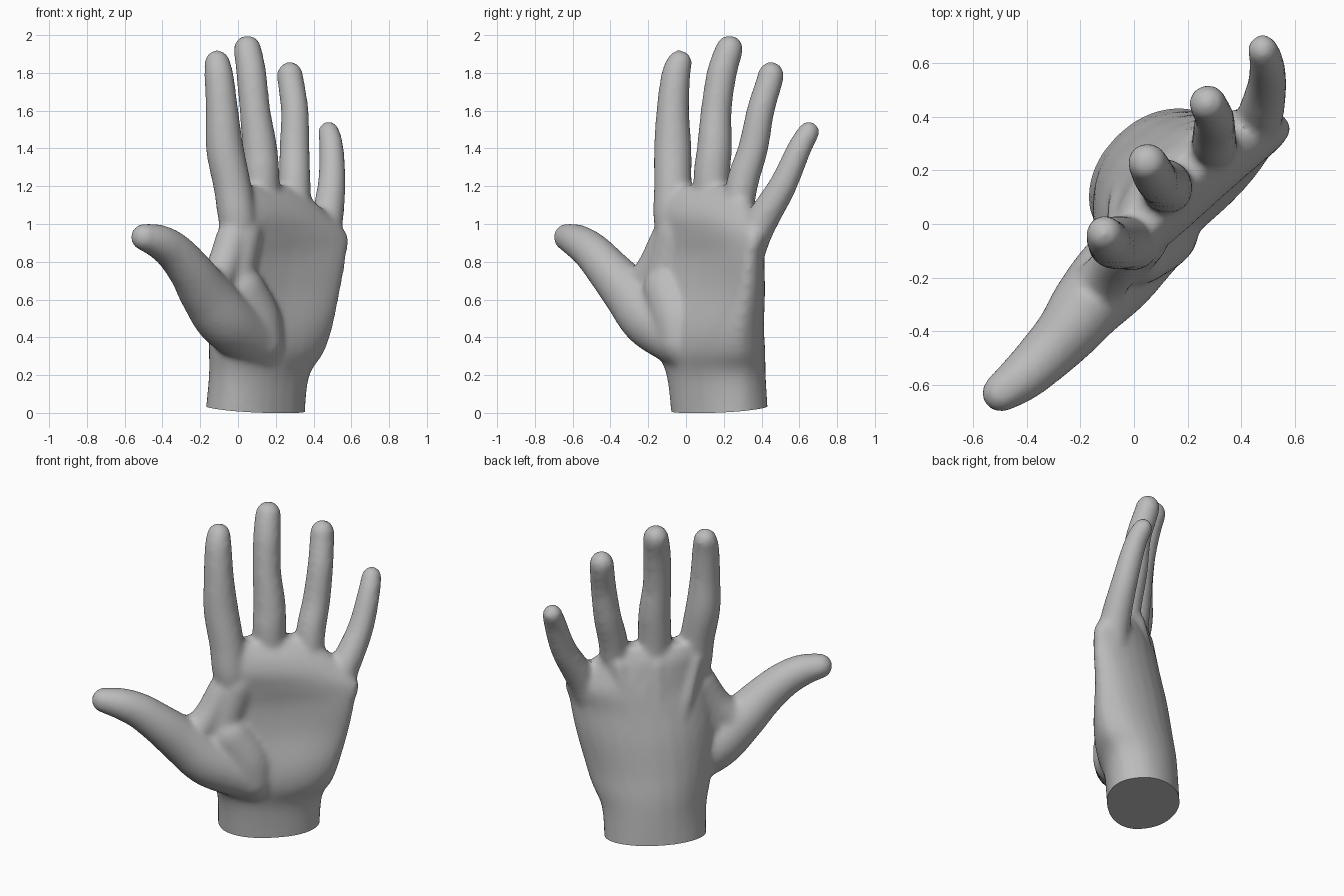
import bpy, bmesh, math
from mathutils import Vector

cube = bpy.data.objects.get("Cube")
if cube:
    bpy.data.objects.remove(cube, do_unlink=True)

SIDES = 28


def hand_point(u, v, z):
    """u runs from thumb to little finger, v from palm to back of hand."""
    return Vector(((u - v) / math.sqrt(2), (u + v) / math.sqrt(2), z))


def smooth_keys(keys, steps=6):
    """Catmull-Rom interpolation through tuples of any length."""
    pts = [keys[0]] + list(keys) + [keys[-1]]
    out = []
    for a, b, c, d in zip(pts, pts[1:], pts[2:], pts[3:]):
        for i in range(steps):
            t = i / steps
            out.append([0.5 * (2 * q + (r - p) * t + (2 * p - 5 * q + 4 * r - s) * t ** 2
                               + (3 * q - p - 3 * r + s) * t ** 3)
                        for p, q, r, s in zip(a, b, c, d)])
    return out + [list(keys[-1])]


def loft(bm, rings):
    """Closed skin over a list of rings."""
    rows = [[bm.verts.new(p) for p in ring] for ring in rings]
    for a, b in zip(rows, rows[1:]):
        for i in range(SIDES):
            j = (i + 1) % SIDES
            bm.faces.new((a[i], a[j], b[j], b[i]))
    bm.faces.new(rows[0][::-1])
    bm.faces.new(rows[-1])


def tube(bm, keys):
    """Tapered limb through (x, y, z, radius) with domed ends."""
    path = [(Vector(k[:3]), k[3]) for k in smooth_keys(keys)]
    first = (path[0][0] - path[1][0]).normalized()
    last = (path[-1][0] - path[-2][0]).normalized()
    angles = [math.radians(a) for a in (20, 40, 60, 80)]
    (p0, r0), (p1, r1) = path[0], path[-1]
    path = ([(p0 + first * r0 * math.sin(a), r0 * math.cos(a)) for a in reversed(angles)]
            + path + [(p1 + last * r1 * math.sin(a), r1 * math.cos(a)) for a in angles])
    rings = []
    for i, (p, r) in enumerate(path):
        tangent = (path[min(i + 1, len(path) - 1)][0] - path[max(i - 1, 0)][0]).normalized()
        side = tangent.cross(Vector((1, -1, 0))).normalized()
        other = tangent.cross(side)
        rings.append([p + r * (side * math.cos(t) + other * math.sin(t))
                      for t in (math.tau * k / SIDES for k in range(SIDES))])
    loft(bm, rings)


def power(x, e):
    return math.copysign(abs(x) ** e, x)


def arc(t, left, middle, right):
    """Quadratic through values at t = -1, 0 and 1."""
    return middle + (right - left) / 2 * t + ((left + right) / 2 - middle) * t * t


bm = bmesh.new()

# Palm and wrist: z, thumb edge, outer edge, then the back and the palm
# surface, each at the thumb side, middle and outer side
palm = [(-0.1, -0.1, 0.48, 0.27, 0.285, 0.25, -0.11, -0.13, -0.13),
        (0.18, -0.11, 0.49, 0.2, 0.27, 0.2, -0.14, -0.15, -0.15),
        (0.32, -0.14, 0.54, 0.17, 0.26, 0.14, -0.19, -0.19, -0.23),
        (0.45, -0.16, 0.575, 0.15, 0.24, 0.09, -0.2, -0.19, -0.26),
        (0.65, -0.17, 0.625, 0.12, 0.21, 0.04, -0.2, -0.15, -0.26),
        (0.82, -0.16, 0.655, 0.08, 0.175, 0.0, -0.18, -0.14, -0.26),
        (0.94, -0.15, 0.68, 0.06, 0.15, 0.0, -0.17, -0.155, -0.24),
        (1.04, -0.15, 0.59, 0.05, 0.13, 0.03, -0.17, -0.155, -0.19),
        (1.13, -0.14, 0.5, 0.05, 0.11, 0.05, -0.14, -0.12, -0.13),
        (1.2, -0.12, 0.46, 0.04, 0.07, 0.04, -0.1, -0.06, -0.06)]
rings = []
for z, u0, u1, *depths in smooth_keys(palm):
    ring = []
    for k in range(SIDES):
        a = math.tau * k / SIDES
        t = power(math.cos(a), 0.85)
        back, front = arc(t, *depths[:3]), arc(t, *depths[3:])
        v = (back + front) / 2 + (back - front) / 2 * power(math.sin(a), 0.8)
        ring.append(hand_point((u0 + u1) / 2 + (u1 - u0) / 2 * t, v, z))
    rings.append(ring)
loft(bm, rings)

# Fingers
index_finger = [(0.03, 0.0, 0.8, 0.08), (0.0, -0.068, 1.0, 0.1), (-0.03, -0.07, 1.2, 0.1),
                (-0.07, -0.07, 1.4, 0.1), (-0.085, -0.07, 1.6, 0.087),
                (-0.1, -0.055, 1.78, 0.078), (-0.11, -0.035, 1.853, 0.069)]
middle_finger = [(0.14, 0.14, 0.85, 0.08), (0.125, 0.135, 1.22, 0.096), (0.115, 0.15, 1.4, 0.093),
                 (0.09, 0.16, 1.6, 0.082), (0.07, 0.19, 1.8, 0.08), (0.05, 0.23, 1.927, 0.074)]
ring_finger = [(0.31, 0.24, 0.85, 0.08), (0.3, 0.295, 1.2, 0.085), (0.3, 0.355, 1.4, 0.08),
               (0.3, 0.395, 1.6, 0.074), (0.28, 0.44, 1.75, 0.071), (0.275, 0.45, 1.79, 0.07)]
little_finger = [(0.42, 0.3, 0.75, 0.09), (0.46, 0.37, 0.96, 0.09), (0.495, 0.51, 1.2, 0.075),
                 (0.495, 0.6, 1.4, 0.065), (0.48, 0.65, 1.487, 0.058)]
for finger in (index_finger, middle_finger, ring_finger, little_finger):
    tube(bm, finger)

# Thumb with its fleshy base
tube(bm, [(*hand_point(0.07, -0.08, 0.37), 0.14), (-0.06, -0.18, 0.49, 0.155),
          (-0.17, -0.3, 0.63, 0.138), (-0.25, -0.405, 0.75, 0.118), (-0.335, -0.495, 0.85, 0.104),
          (-0.415, -0.57, 0.905, 0.092), (-0.495, -0.63, 0.93, 0.074)])
tube(bm, [(*hand_point(0.06, -0.1, 0.38), 0.13), (*hand_point(0.03, -0.09, 0.5), 0.14),
          (*hand_point(-0.06, -0.08, 0.65), 0.13)])

# Web between thumb and index finger
tube(bm, [(-0.14, -0.24, 0.66, 0.1), (-0.08, -0.17, 0.77, 0.09), (-0.03, -0.1, 0.92, 0.09)])
tube(bm, [(*hand_point(-0.12, -0.06, 0.64), 0.11), (*hand_point(-0.02, -0.05, 0.95), 0.11)])

# Tendon ridges on the back of the hand
for u0, v0, u1, v1 in ((-0.05, 0.03, 0.1, 0.165), (0.18, 0.075, 0.19, 0.175), (0.4, 0.05, 0.28, 0.165)):
    tube(bm, [(*hand_point(u0, v0, 1.1), 0.05), (*hand_point(u1, v1, 0.6), 0.04)])

bmesh.ops.recalc_face_normals(bm, faces=bm.faces)
mesh = bpy.data.meshes.new("hand")
bm.to_mesh(mesh)
bm.free()
hand = bpy.data.objects.new("hand", mesh)
bpy.context.collection.objects.link(hand)

# Fuse the parts into one smooth skin
remesh = hand.modifiers.new("fuse", 'REMESH')
remesh.mode = 'VOXEL'
remesh.voxel_size = 0.016
relax = hand.modifiers.new("relax", 'SMOOTH')
relax.factor = 0.5
relax.iterations = 12
bpy.context.view_layer.update()
graph = bpy.context.evaluated_depsgraph_get()
skin = bpy.data.meshes.new_from_object(hand.evaluated_get(graph))
hand.modifiers.clear()
hand.data = skin

# Flat slanted cut at the wrist
bm = bmesh.new()
bm.from_mesh(skin)
slant = 0.11 / math.sqrt(2)
bmesh.ops.bisect_plane(bm, geom=bm.verts[:] + bm.edges[:] + bm.faces[:], dist=1e-5,
                       plane_co=hand_point(0, 0.075, 0.022), plane_no=(slant, -slant, 1),
                       clear_inner=True)
bmesh.ops.holes_fill(bm, edges=[e for e in bm.edges if e.is_boundary], sides=0)
bmesh.ops.recalc_face_normals(bm, faces=bm.faces)
bm.to_mesh(skin)
bm.free()

# Plain grey skin
grey = bpy.data.materials.new("plain_grey")
grey.use_nodes = True
colour = (0.5, 0.5, 0.5, 1)
grey.diffuse_color = colour
grey.node_tree.nodes["Principled BSDF"].inputs["Base Color"].default_value = colour
skin.materials.clear()
skin.materials.append(grey)

for o in bpy.context.selected_objects:
    o.select_set(False)
hand.select_set(True)
bpy.context.view_layer.objects.active = hand
bpy.ops.object.shade_smooth_by_angle(angle=math.radians(40))
